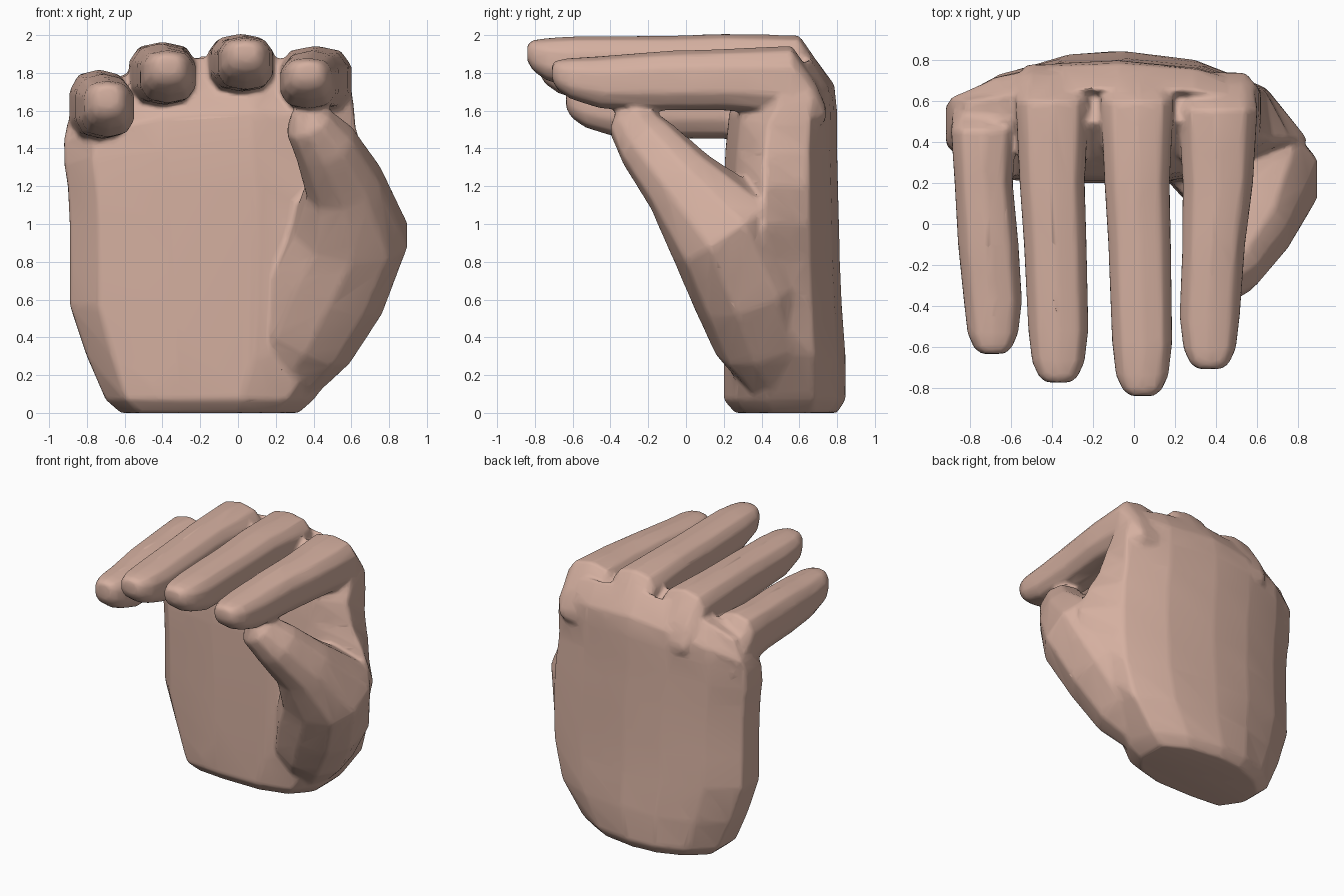
import bpy, bmesh, math
from mathutils import Vector

if "Cube" in bpy.data.objects:
    bpy.data.objects.remove(bpy.data.objects["Cube"])

skin = bpy.data.materials.new("skin")
skin.diffuse_color = (0.66, 0.43, 0.35, 1)
skin.use_nodes = True
skin.node_tree.nodes["Principled BSDF"].inputs["Base Color"].default_value = skin.diffuse_color
parts = []


def loft(name, rings):
    """Skin a list of equal-length rings and cap both ends."""
    bm = bmesh.new()
    vs = [[bm.verts.new(p) for p in r] for r in rings]
    n = len(vs[0])
    for a, b in zip(vs, vs[1:]):
        for i in range(n):
            j = (i + 1) % n
            bm.faces.new((a[i], a[j], b[j], b[i]))
    bm.faces.new(vs[0][::-1])
    bm.faces.new(vs[-1])
    bmesh.ops.recalc_face_normals(bm, faces=bm.faces)
    me = bpy.data.meshes.new(name)
    bm.to_mesh(me)
    bm.free()
    ob = bpy.data.objects.new(name, me)
    bpy.context.collection.objects.link(ob)
    me.materials.append(skin)
    parts.append(ob)


def rounded(n, power):
    """Unit outline between a circle (1) and a square (0)."""
    out = []
    for i in range(n):
        a = 2 * math.pi * (i + 0.5) / n
        c, s = math.cos(a), math.sin(a)
        out.append((math.copysign(abs(c) ** power, c), math.copysign(abs(s) ** power, s)))
    return out


# Palm: arched back, flat front, stacked up from the wrist to the knuckle ridge
outline = [(-1, .25), (-.7, .7), (-.3, .95), (.1, 1), (.6, .87), (1, .5), (1, -.3),
           (.75, -.8), (.3, -1), (-.3, -1), (-.8, -.92), (-1, -.4)]
palm_rows = [  # z, left, right, front, back, flare toward the thumb
    (0, -.62, .32, .26, .80, 0), (.07, -.70, .40, .20, .845, 0), (.3, -.80, .57, .20, .845, 0),
    (.57, -.89, .64, .20, .825, .08), (.8, -.89, .65, .20, .815, .15), (1.0, -.89, .65, .20, .81, .20),
    (1.2, -.90, .64, .20, .805, .13), (1.4, -.92, .62, .21, .80, .05), (1.6, -.92, .62, .23, .80, 0),
    (1.74, -.90, .61, .34, .785, 0), (1.91, -.82, .57, .50, .66, 0)]
rings = []
for z, l, r, f, b, flare in palm_rows:
    ring = []
    for i, (u, v) in enumerate(outline):
        x = (l + r) / 2 + u * (r - l) / 2
        y = (f + b) / 2 + v * (b - f) / 2
        drop = .45 * x * x * max(0, z - 1.2)
        ring.append((x + (flare if i == 6 else 0), y, z - drop))
    rings.append(ring)
loft("palm", rings)


# Fingers: bent at the knuckle, reaching forward, rounded from below at the tip
def finger(name, x0, x1, w0, w1, back, tip, top0, top1, bot):
    mid = (top0 + top1) / 2
    stations = [  # y, x, half width, top, bottom
        (back, x0, w0 * .7, top0 - .32, top0 - .40),
        (back - .05, x0, w0 * .92, top0 - .19, top0 - .46),
        (back - .18, x0, w0, top0, bot - .03),
        (.2, x0, w0 * .89, mid + .01, bot),
        (-.1, (x0 + x1) / 2, w1 * 1.04, mid, bot),
        (tip + .26, x1, w1, top1, bot + .01),
        (tip + .10, x1, w1 * .87, top1 - .01, bot + .06),
        (tip + .03, x1, w1 * .65, top1 - .02, bot + .11),
        (tip, x1, w1 * .4, top1 - .04, bot + .16)]
    loft(name, [[(x + u * w, y, (t + b) / 2 + v * (t - b) / 2) for u, v in rounded(10, .74)]
                for y, x, w, t, b in stations])


finger("little_finger", -.735, -.69, .165, .147, .64, -.635, 1.82, 1.77, 1.45)
finger("ring_finger", -.40, -.37, .185, .152, .78, -.775, 1.965, 1.93, 1.63)
finger("middle_finger", .015, .04, .185, .152, .78, -.84, 2.0, 1.995, 1.70)
finger("index_finger", .41, .37, .20, .152, .74, -.71, 1.945, 1.89, 1.60)

# Thumb: tapering tube from the ball of the hand up to the index finger
path = [  # x, y, z, radius
    (.24, .50, .2, .2), (.35, .42, .40, .28), (.48, .34, .67, .32), (.60, .20, .97, .315),
    (.56, -.03, 1.22, .21), (.46, -.20, 1.42, .17), (.37, -.29, 1.54, .13), (.35, -.31, 1.61, .07)]
rings = []
for i, (x, y, z, r) in enumerate(path):
    a, b = path[max(i - 1, 0)], path[min(i + 1, len(path) - 1)]
    t = (Vector(b[:3]) - Vector(a[:3])).normalized()
    side = Vector((1, 0, 0))
    side = (side - t * side.dot(t)).normalized()
    up = t.cross(side)
    rings.append([Vector((x, y, z)) + (side * u + up * v) * r for u, v in rounded(10, .88)])
loft("thumb", rings)

# Fuse the parts into one skin, soften the seams, then thin to a light mesh
bpy.ops.object.select_all(action='DESELECT')
for ob in parts:
    ob.select_set(True)
bpy.context.view_layer.objects.active = parts[0]
bpy.ops.object.join()
hand = bpy.context.object
hand.name = "hand"
fuse = hand.modifiers.new("fuse", 'REMESH')
fuse.mode = 'VOXEL'
fuse.voxel_size = .014
soften = hand.modifiers.new("soften", 'SMOOTH')
soften.factor, soften.iterations = .5, 10
thin = hand.modifiers.new("thin", 'DECIMATE')
thin.ratio = .06
for m in ("fuse", "soften", "thin"):
    bpy.ops.object.modifier_apply(modifier=m)
bpy.ops.object.shade_smooth_by_angle(angle=math.radians(60))
